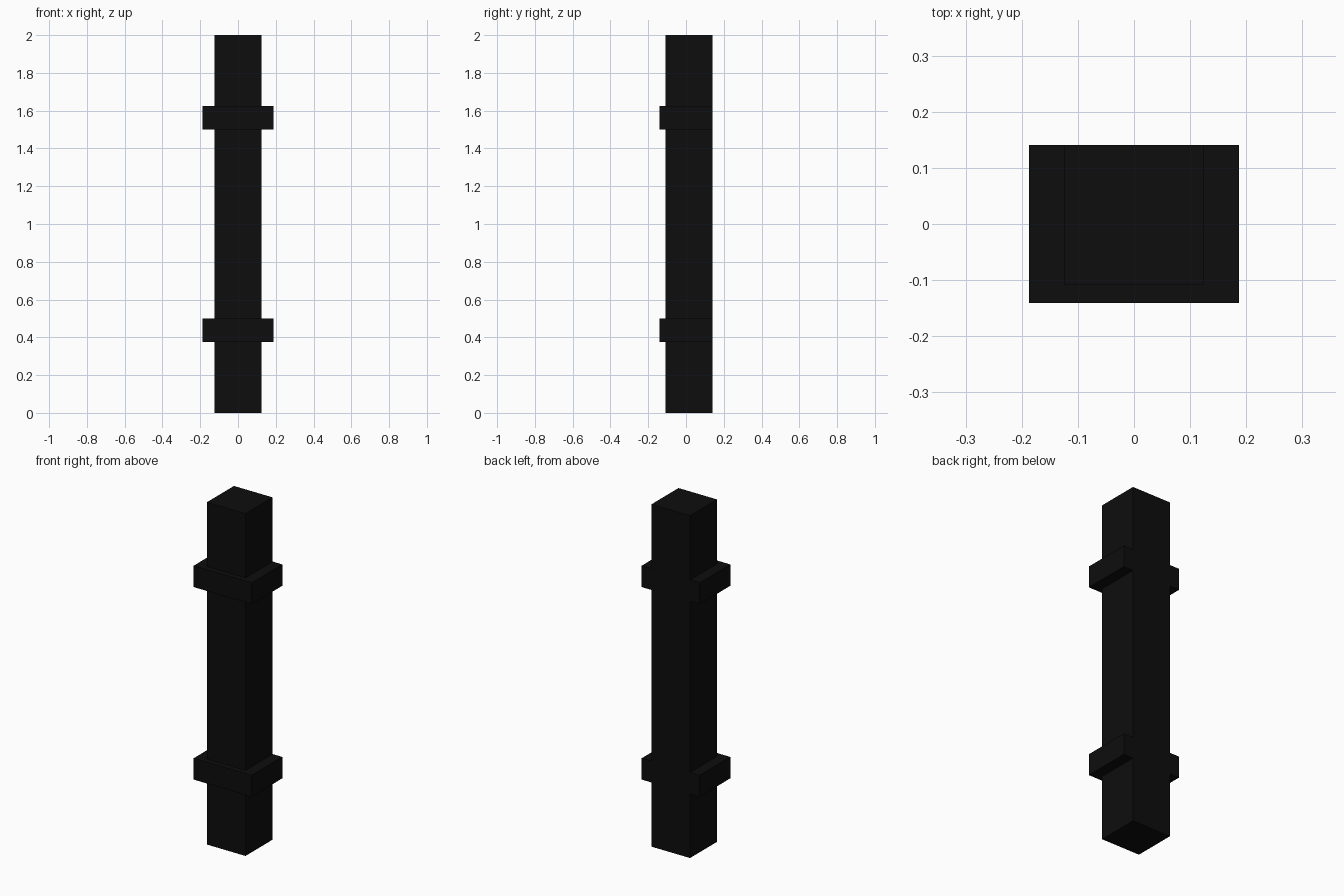
import bpy
import bmesh

cube = bpy.data.objects.get("Cube")
if cube:
    bpy.data.objects.remove(cube, do_unlink=True)

# Single near-black finish
black = bpy.data.materials.new("matte_black")
black.use_nodes = True
colour = (0.004, 0.004, 0.004, 1)
black.diffuse_color = colour
black.node_tree.nodes["Principled BSDF"].inputs["Base Color"].default_value = colour

POST_X, STRAP_X = 0.125, 0.1875
BACK, POST_FRONT, STRAP_FRONT = 0.141, -0.109, -0.141


def extrude_outline(name, outline, bottom, top):
    """Extrude a flat outline upwards into a solid part."""
    bm = bmesh.new()
    face = bm.faces.new([bm.verts.new((x, y, bottom)) for x, y in outline])
    result = bmesh.ops.extrude_face_region(bm, geom=[face], use_keep_orig=True)
    lifted = [v for v in result["geom"] if isinstance(v, bmesh.types.BMVert)]
    bmesh.ops.translate(bm, verts=lifted, vec=(0, 0, top - bottom))
    bmesh.ops.recalc_face_normals(bm, faces=bm.faces)
    mesh = bpy.data.meshes.new(name)
    bm.to_mesh(mesh)
    bm.free()
    mesh.materials.append(black)
    obj = bpy.data.objects.new(name, mesh)
    bpy.context.collection.objects.link(obj)
    return obj


# Square post
extrude_outline("post", [(-POST_X, POST_FRONT), (POST_X, POST_FRONT),
                         (POST_X, BACK), (-POST_X, BACK)], 0, 2)

# Straps wrap the front and sides, flush with the back of the post
half = [(STRAP_X, STRAP_FRONT), (STRAP_X, BACK),
        (POST_X, BACK), (POST_X, POST_FRONT)]
strap = half + [(-x, y) for x, y in reversed(half)]
for name, bottom in (("lower_strap", 0.375), ("upper_strap", 1.5)):
    extrude_outline(name, strap, bottom, bottom + 0.125)
